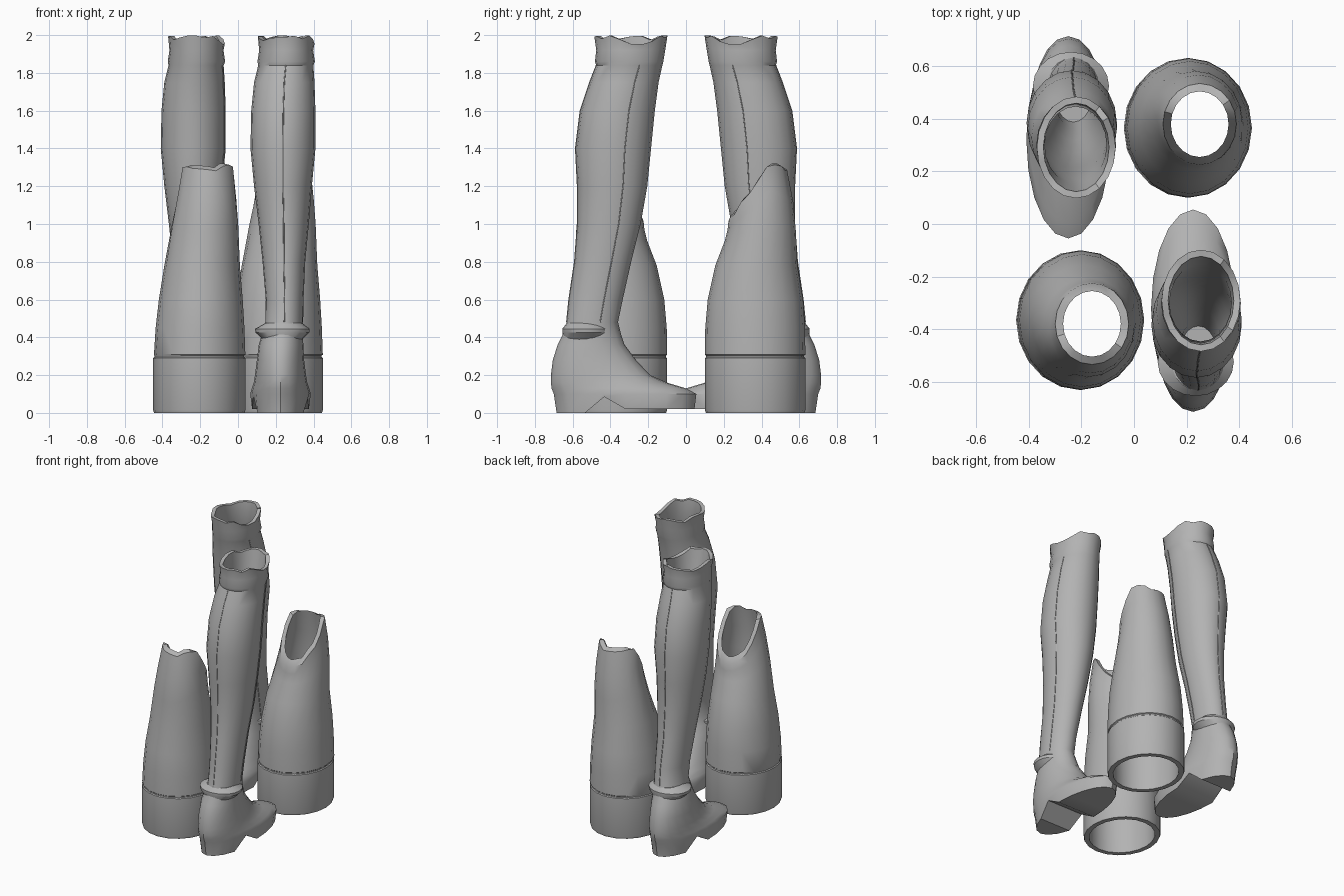
import bpy, bmesh, math, random
from math import sin, cos, pi

random.seed(7)

cube = bpy.data.objects.get("Cube")
if cube:
    bpy.data.objects.remove(cube)

grey = bpy.data.materials.new("plain_grey")
grey.use_nodes = True
tone = (0.45, 0.45, 0.45, 1)
grey.diffuse_color = tone
grey.node_tree.nodes["Principled BSDF"].inputs["Base Color"].default_value = tone

N = 20  # sides of every loft
RAGGED = [random.uniform(0, 0.03) for _ in range(N)]  # uneven torn edges


def ring(z, y0, y1, hw, xc, inset=0.0, height=None):
    """Oval cross-section; height(x, y, i) optionally bends it out of level."""
    yc, ry, hw = (y0 + y1) / 2, (y1 - y0) / 2 - inset, hw - inset
    pts = []
    for i in range(N):
        t = 2 * pi * i / N
        x, y = xc + hw * sin(t), yc - ry * cos(t)
        pts.append((x, y, height(x, y, i) if height else z))
    return pts


def place(p, flip, shift):
    return (p[0] - shift, -p[1], p[2]) if flip else p


def loft(name, rings, flip, shift, closed=False, floor=False, sharp=35):
    """Skin rings; closed joins last to first, otherwise both ends are filled."""
    bm = bmesh.new()
    rows = [[bm.verts.new(place(p, flip, shift)) for p in r] for r in rings]
    pairs = list(zip(rows, rows[1:])) + ([(rows[-1], rows[0])] if closed else [])
    for a, b in pairs:
        for i in range(N):
            j = (i + 1) % N
            bm.faces.new((a[i], a[j], b[j], b[i]))
    if not closed:
        bm.faces.new(rows[-1])
        low = rows[0]
        if floor:  # strips across the sole keep the arch clean
            for i in range(N // 2):
                quad = (low[i], low[i + 1], low[-i - 1], low[-i])
                bm.faces.new(list(dict.fromkeys(quad)))
        else:
            bm.faces.new(low)
    bmesh.ops.recalc_face_normals(bm, faces=bm.faces)
    mesh = bpy.data.meshes.new(name)
    bm.to_mesh(mesh)
    bm.free()
    obj = bpy.data.objects.new(name, mesh)
    bpy.context.collection.objects.link(obj)
    mesh.materials.append(grey)
    bpy.ops.object.select_all(action='DESELECT')
    obj.select_set(True)
    bpy.context.view_layer.objects.active = obj
    bpy.ops.object.shade_smooth_by_angle(angle=math.radians(sharp))


def seam(name, points, flip, shift):
    """Fine raised stitching line."""
    cu = bpy.data.curves.new(name, 'CURVE')
    cu.dimensions = '3D'
    cu.bevel_depth = 0.003
    cu.bevel_resolution = 1
    sp = cu.splines.new('POLY')
    sp.points.add(len(points) - 1)
    for q, p in zip(sp.points, points):
        q.co = (*place(p, flip, shift), 1)
    cu.materials.append(grey)
    bpy.context.collection.objects.link(bpy.data.objects.new(name, cu))


def sole_height(x, y, i):
    """Heel block, raised arch, then flat forefoot."""
    if y < -0.50:
        return 0.0
    if y < -0.43:
        return 0.085
    return 0.055 if y < -0.33 else 0.02


def torn_top(x, y, i):
    dip = 0.05 * math.exp(-((y + 0.25) / 0.07) ** 2) * (x > 0.25)
    return 2.0 - RAGGED[i] - dip


# Level, back, front, half width, centre x of the boot, heel to top
FOOT = [
    (0.10, -0.70, 0.055, 0.16, 0.225), (0.13, -0.712, 0.0, 0.152, 0.225),
    (0.16, -0.715, -0.10, 0.142, 0.225), (0.20, -0.715, -0.19, 0.135, 0.225),
    (0.28, -0.705, -0.265, 0.125, 0.225), (0.36, -0.68, -0.325, 0.118, 0.228),
    (0.42, -0.65, -0.345, 0.108, 0.235),
]
SHAFT = [
    (0.48, -0.632, -0.36, 0.10, 0.245), (0.60, -0.62, -0.335, 0.10, 0.247),
    (0.80, -0.59, -0.29, 0.113, 0.243), (1.0, -0.575, -0.24, 0.133, 0.242),
    (1.2, -0.575, -0.205, 0.153, 0.238), (1.4, -0.585, -0.185, 0.172, 0.238),
    (1.6, -0.56, -0.165, 0.17, 0.24), (1.75, -0.51, -0.145, 0.16, 0.245),
    (1.84, -0.475, -0.125, 0.146, 0.253),
]
COLLAR = [(1.86, -0.482, -0.12, 0.152, 0.255), (1.92, -0.475, -0.11, 0.143, 0.255)]
TOP = (1.99, -0.485, -0.098, 0.15, 0.255)
CUFF = [(0.385, -0.645, -0.41, 0.10, 0.235), (0.425, -0.655, -0.395, 0.142, 0.235),
        (0.445, -0.655, -0.395, 0.145, 0.235), (0.475, -0.632, -0.42, 0.098, 0.242)]

# Wide flared sleeve with a band at the base and a slanted mouth
SLEEVE = [
    (0.0, 0.105, 0.627, 0.24, 0.205), (0.015, 0.10, 0.632, 0.244, 0.205),
    (0.29, 0.10, 0.632, 0.244, 0.205), (0.295, 0.106, 0.626, 0.238, 0.205),
    (0.303, 0.106, 0.626, 0.238, 0.205), (0.308, 0.10, 0.632, 0.242, 0.207),
    (0.45, 0.102, 0.63, 0.235, 0.209), (0.60, 0.115, 0.62, 0.222, 0.213),
    (0.78, 0.155, 0.59, 0.20, 0.22),
]


def slant(base, rise):
    def f(x, y, i):
        s = min(1, max(0, (y - 0.22) / 0.23))
        back = max(0, y - 0.46) * 0.6
        return base + rise * s - back
    return f


def torn_slant(x, y, i):
    return slant(1.02, 0.315)(x, y, i) - RAGGED[i]


for flip, side in ((False, "left"), (True, "right")):
    # Boot: sole, foot, shaft and hollow inside
    outer = [ring(0, -0.685, 0.045, 0.15, 0.225, height=sole_height)]
    outer += [ring(*r) for r in FOOT + SHAFT + COLLAR]
    outer.append(ring(*TOP, height=torn_top))
    inner = [ring(*TOP, inset=0.025, height=torn_top)]
    inner += [ring(*r, inset=0.028) for r in reversed(SHAFT)]
    loft(side + "_boot", outer + inner, flip, 0.475, floor=True)
    loft(side + "_ankle_cuff", [ring(*r) for r in CUFF], flip, 0.475, sharp=25)

    # Seams down the back and the side of the boot
    levels = [ring(*r) for r in SHAFT]
    seam(side + "_back_seam", [r[0] for r in levels], flip, 0.475)
    seam(side + "_side_seam", [r[N // 4 + 1] for r in levels], flip, 0.475)

    # Sleeve: one continuous wall, outside up and inside down
    mouth = [((0, 0.205, 0.582, 0.175, 0.236), slant(0.91, 0.12)),
             ((0, 0.22, 0.568, 0.156, 0.245), slant(0.97, 0.21)),
             ((0, 0.225, 0.535, 0.14, 0.25), torn_slant)]
    out = [ring(*r) for r in SLEEVE] + [ring(*r, height=h) for r, h in mouth]
    inn = [ring(*r, inset=0.03, height=h) for r, h in reversed(mouth)]
    inn += [ring(*r, inset=0.033) for r in reversed(SLEEVE) if not 0.01 < r[0] < 0.306]
    loft(side + "_sleeve", out + inn, flip, 0.41, closed=True)
